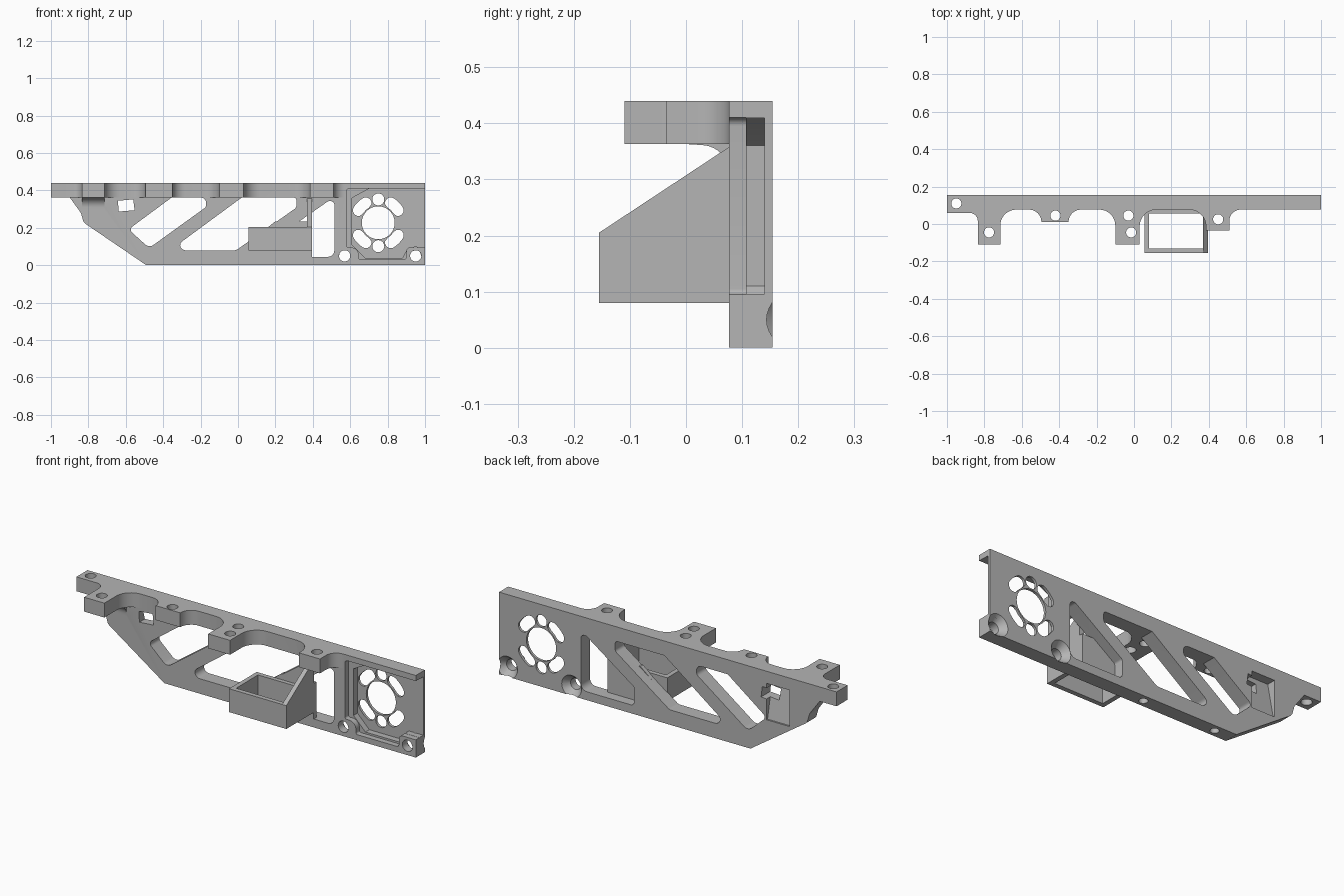
import bpy, bmesh, math
from mathutils import Vector, Matrix

old = bpy.data.objects.get("Cube")
if old:
    bpy.data.objects.remove(old, do_unlink=True)

grey = bpy.data.materials.new("plain grey")
grey.use_nodes = True
COLOR = (0.46, 0.46, 0.46, 1)
grey.diffuse_color = COLOR
grey.node_tree.nodes["Principled BSDF"].inputs["Base Color"].default_value = COLOR

BACK, FACE, TOP, SHELF = 0.154, 0.077, 0.44, 0.363


def rounded(points, steps=8):
    """Outline with each (x, y, radius) corner turned into an arc."""
    out = []
    for i, p in enumerate(points):
        c = Vector(p[:2])
        if len(p) < 3:
            out.append(c)
            continue
        a = (Vector(points[i - 1][:2]) - c).normalized()
        b = (Vector(points[(i + 1) % len(points)][:2]) - c).normalized()
        half = a.angle(b) / 2
        mid = c + (a + b).normalized() * p[2] / math.sin(half)
        start = c + a * p[2] / math.tan(half) - mid
        end = c + b * p[2] / math.tan(half) - mid
        turn = start.angle_signed(end)
        for k in range(steps + 1):
            t = -turn * k / steps
            out.append(mid + Vector((start.x * math.cos(t) - start.y * math.sin(t),
                                     start.x * math.sin(t) + start.y * math.cos(t))))
    return out


def finish(bm, name):
    bmesh.ops.recalc_face_normals(bm, faces=bm.faces)
    mesh = bpy.data.meshes.new(name)
    bm.to_mesh(mesh)
    bm.free()
    mesh.materials.append(grey)
    ob = bpy.data.objects.new(name, mesh)
    bpy.context.collection.objects.link(ob)
    return ob


def prism(name, points, axis, lo, hi):
    """Extrude a rounded outline along one axis."""
    place = {"x": lambda p, t: (t, p.x, p.y),
             "y": lambda p, t: (p.x, t, p.y),
             "z": lambda p, t: (p.x, p.y, t)}[axis]
    bm = bmesh.new()
    outline = rounded(points)
    face = bm.faces.new([bm.verts.new(place(p, lo)) for p in outline])
    new = bmesh.ops.extrude_face_region(bm, geom=[face])["geom"]
    shift = Vector(place(Vector((0, 0)), hi - lo))
    bmesh.ops.translate(bm, vec=shift, verts=[v for v in new if isinstance(v, bmesh.types.BMVert)])
    return finish(bm, name)


def drill(name, centre, axis, r1, length, r2=None):
    """Round cutter, optionally tapered, centred on a point."""
    bm = bmesh.new()
    bmesh.ops.create_cone(bm, cap_ends=True, segments=32, radius1=r1,
                          radius2=r1 if r2 is None else r2, depth=length)
    if axis == "y":
        bm.transform(Matrix.Rotation(-math.pi / 2, 4, "X"))
    bm.transform(Matrix.Translation(centre))
    return finish(bm, name)


def combine(body, tool, operation):
    mod = body.modifiers.new(operation, "BOOLEAN")
    mod.operation, mod.solver, mod.object = operation, "EXACT", tool
    bpy.context.view_layer.objects.active = body
    bpy.ops.object.modifier_apply(modifier=mod.name)
    bpy.data.objects.remove(tool, do_unlink=True)


def cut(tool):
    combine(bracket, tool, "DIFFERENCE")


# Upright plate
bracket = prism("bracket_plate", [
    (-1, SHELF), (-1, TOP), (1, TOP), (1, 0), (-0.49, 0),
    (-0.825, 0.228, 0.03), (-0.84, 0.28, 0.04), (-0.9, SHELF)], "y", FACE, BACK)

# Scalloped top shelf with mounting tabs
shelf = prism("top_shelf", [
    (-1, BACK), (-1, 0.06), (-0.835, 0.06, 0.045), (-0.835, -0.11),
    (-0.715, -0.11), (-0.715, FACE, 0.085), (-0.495, FACE, 0.066),
    (-0.495, 0.01), (-0.35, 0.01), (-0.35, FACE, 0.066),
    (-0.1, FACE, 0.085), (-0.1, -0.11), (0.03, -0.11), (0.03, FACE, 0.09),
    (0.385, FACE, 0.09), (0.385, -0.035), (0.51, -0.035),
    (0.51, FACE, 0.06), (1, FACE), (1, BACK)], "z", SHELF, TOP)
combine(bracket, shelf, "UNION")

# Curved gusset under the end tab
gusset = prism("tab_gusset", [(0, SHELF + 0.01), (0, SHELF), (FACE, SHELF - 0.005, 0.05),
                              (FACE, 0.3), (0.09, 0.3), (0.09, SHELF + 0.01)],
               "x", -0.835, -0.715)
combine(bracket, gusset, "UNION")

# Truss windows
WINDOWS = [
    [(-0.585, 0.192, 0.02), (-0.355, 0.362), (-0.17, 0.362, 0.03),
     (-0.17, 0.312, 0.025), (-0.475, 0.092, 0.035)],
    [(-0.325, 0.108, 0.025), (0.02, 0.362), (0.312, 0.362, 0.015),
     (0.312, 0.308, 0.02), (-0.01, 0.08, 0.03), (-0.29, 0.08, 0.03)],
    [(0.2, 0.145, 0.015), (0.49, 0.348, 0.025), (0.515, 0.335, 0.02),
     (0.515, 0.045, 0.035), (0.2, 0.045, 0.02)],
]
for w in WINDOWS:
    cut(prism("window_cutter", w, "y", 0.05, 0.2))

# Stepped motor pocket, open at the end
cut(prism("pocket_cutter", [
    (0.58, 0.41, 0.015), (1.1, 0.41), (1.1, 0.095), (0.9, 0.095, 0.02), (0.9, 0.03, 0.015),
    (0.645, 0.03, 0.01), (0.645, 0.095, 0.04), (0.58, 0.095, 0.01)], "y", 0, 0.107))
cut(prism("deep_pocket_cutter", [
    (0.7, 0.409), (1.1, 0.409), (1.1, 0.096), (0.91, 0.096, 0.02), (0.88, 0.04),
    (0.68, 0.04), (0.61, 0.11), (0.61, 0.36)], "y", 0.09, 0.14))

# Motor shaft opening, screw holes and curved slots
MX, MZ, RING = 0.75, 0.227, 0.125
cut(drill("shaft_cutter", (MX, 0.12, MZ), "y", 0.088, 0.2))
for side in (-1, 1):
    cut(drill("screw_cutter", (MX, 0.12, MZ + side * RING), "y", 0.032, 0.2))


def polar(radius, degrees):
    a = math.radians(degrees)
    return Vector((radius * math.cos(a), radius * math.sin(a)))


for mid in (45, 135, 225, 315):
    pts = []
    centre = Vector((MX, MZ))
    for sign in (-1, 1):
        for k in range(6):
            pts.append(centre + polar(RING + 0.03 * -sign, mid + sign * (-13 + 26 * k / 5) * -1))
        end = centre + polar(RING, mid + sign * -13)
        base = mid + (180 if sign > 0 else 0)
        for k in range(1, 6):
            pts.append(end + polar(0.03, base + 30 * k))
    # Order around the slot centre keeps the outline simple
    hub = centre + polar(RING, mid)
    pts.sort(key=lambda p: math.atan2(p.y - hub.y, p.x - hub.x))
    cut(prism("slot_cutter", [tuple(p) for p in pts], "y", 0.05, 0.2))

# Countersunk holes along the lower edge
for x in (0.57, 0.95):
    cut(drill("bolt_cutter", (x, 0.1, 0.05), "y", 0.03, 0.2))
    cut(drill("countersink_cutter", (x, 0.14, 0.05), "y", 0.03, 0.04, 0.064))

# Vertical holes through the shelf and up into the lower rail
for x, y in [(-0.95, 0.11), (-0.775, -0.045), (-0.42, 0.045),
             (-0.03, 0.045), (-0.015, -0.045), (0.45, 0.025)]:
    cut(drill("shelf_hole_cutter", (x, y, 0.4), "z", 0.027, 0.13))
for x in (-0.39, 0.04):
    cut(drill("rail_hole_cutter", (x, 0.115, 0.02), "z", 0.022, 0.13))

# Sloped sensor recess in the back, with its small opening
cut(prism("recess_cutter", [(0.2, 0.375), (0.105, 0.375), (0.145, 0.18), (0.2, 0.18)],
          "x", -0.72, -0.585))
cut(prism("sensor_cutter", [(-0.638, 0.287), (-0.642, 0.345), (-0.56, 0.352), (-0.553, 0.294)],
          "y", 0.05, 0.2))

# Panel closing the last window behind the tray
panel = prism("tray_panel", [(0.1, 0.03), (0.395, 0.03), (0.395, 0.235), (0.2, 0.235),
                             (0.1, 0.155)], "y", FACE, 0.1)
combine(bracket, panel, "UNION")


# Open tray with a tall sloping side
def rect(x0, y0, x1, y1):
    return [(x0, y0), (x1, y0), (x1, y1), (x0, y1)]


tray = prism("tray", rect(0.055, -0.155, 0.395, 0.08), "z", 0.08, 0.205)
cheek = prism("tray_side", [(-0.155, 0.08), (0.08, 0.08), (0.08, 0.36), (-0.155, 0.205)],
              "x", 0.37, 0.395)
combine(tray, cheek, "UNION")
combine(tray, prism("tray_cutter", rect(0.08, -0.13, 0.37, 0.055), "z", 0, 0.3), "DIFFERENCE")

for ob in (bracket, tray):
    bpy.ops.object.select_all(action="DESELECT")
    ob.select_set(True)
    bpy.context.view_layer.objects.active = ob
    bpy.ops.object.shade_smooth_by_angle(angle=math.radians(30))
